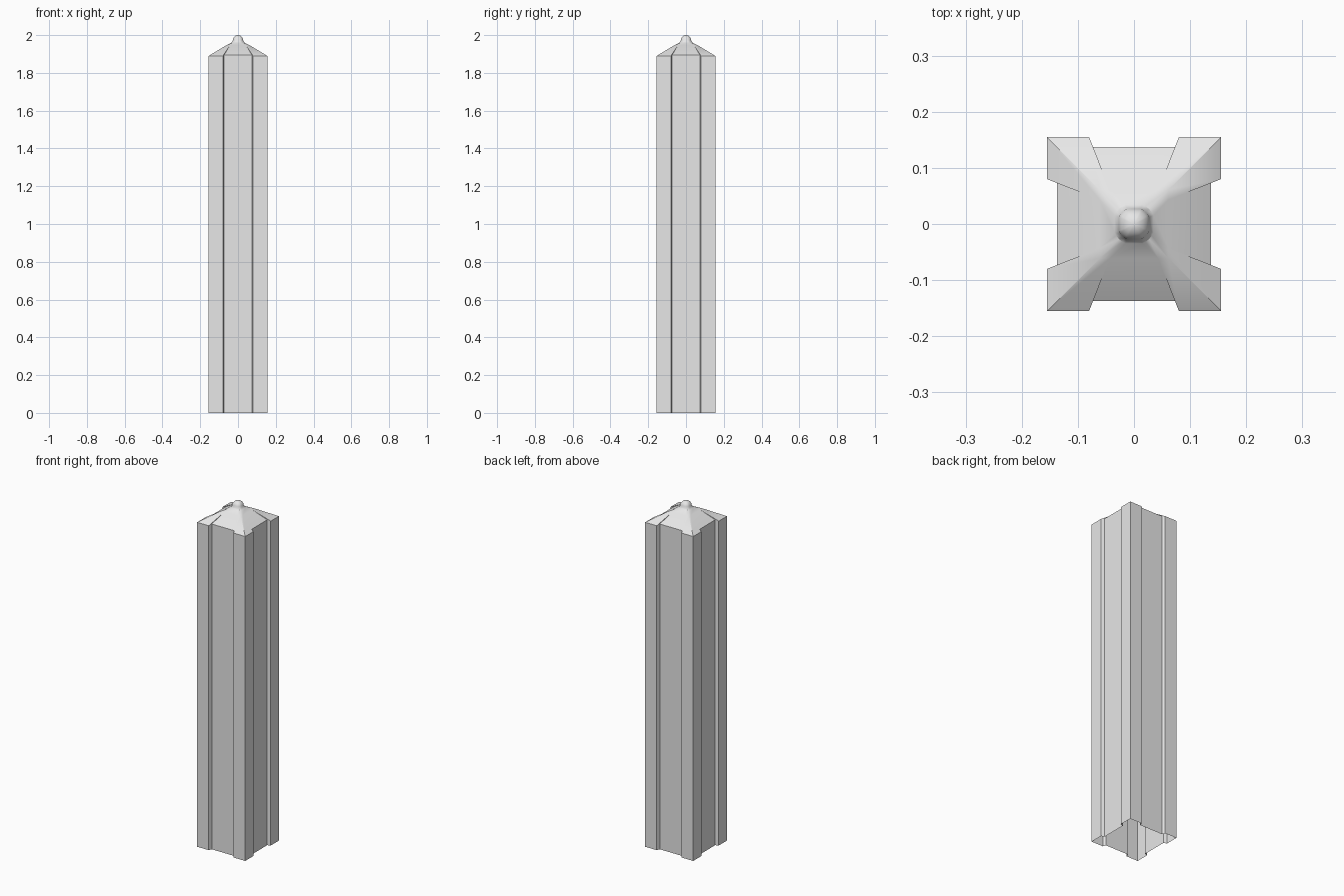
import bpy, bmesh, math

if "Cube" in bpy.data.objects:
    bpy.data.objects.remove(bpy.data.objects["Cube"])

mat = bpy.data.materials.new("pale_grey")
mat.diffuse_color = (0.8, 0.8, 0.8, 1)
mat.use_nodes = True
mat.node_tree.nodes["Principled BSDF"].inputs["Base Color"].default_value = mat.diffuse_color

bm = bmesh.new()


def ring(quadrant):
    """Repeat one quadrant of (x, y, z) points around the z axis."""
    out = []
    for q in range(4):
        c, s = [(1, 0), (0, 1), (-1, 0), (0, -1)][q]
        out += [bm.verts.new((x * c - y * s, x * s + y * c, z)) for x, y, z in quadrant]
    return out


def mirrored(b, a, corner):
    """Recess edge, pillar edge, corner, then their mirror image across x = y."""
    return [(b[1], b[0], b[2]), (a[1], a[0], a[2]), corner, a, b]


# Shaft with four corner pillars and recessed panels, open at the bottom
rings = [ring(mirrored((.073, .137, 0), (.08, .155, 0), (.155, .155, 0))),
         ring(mirrored((.073, .137, 1.895), (.08, .155, 1.89), (.155, .155, 1.89)))]

# Sloping cap: the recesses run out where the pillar ridges meet the panels
rings.append(ring(mirrored((.043, .061, 1.945), (.043, .061, 1.945), (.061, .061, 1.947))))

# Neck and ball finial, as round rings
angles = [math.radians(d) for d in (24, 33, 45, 57, 66)]
R, CZ = 0.031, 1.969
profile = [(.038, 1.96)] + [(R * math.cos(t), CZ + R * math.sin(t))
                            for t in [math.radians(d) for d in (0, 18, 36, 54, 72)]]
for r, z in profile:
    rings.append(ring([(r * math.cos(a), r * math.sin(a), z) for a in angles]))

for lo, hi in zip(rings, rings[1:]):
    n = len(lo)
    for i in range(n):
        j = (i + 1) % n
        bm.faces.new((lo[i], lo[j], hi[j], hi[i]))
tip = bm.verts.new((0, 0, 2))
last = rings[-1]
for i in range(len(last)):
    bm.faces.new((last[i], last[(i + 1) % len(last)], tip))

bmesh.ops.remove_doubles(bm, verts=bm.verts, dist=1e-5)
bmesh.ops.recalc_face_normals(bm, faces=bm.faces)

mesh = bpy.data.meshes.new("post")
bm.to_mesh(mesh)
bm.free()
post = bpy.data.objects.new("post", mesh)
bpy.context.collection.objects.link(post)
mesh.materials.append(mat)
bpy.context.view_layer.objects.active = post
post.select_set(True)
bpy.ops.object.shade_smooth_by_angle(angle=math.radians(35))
